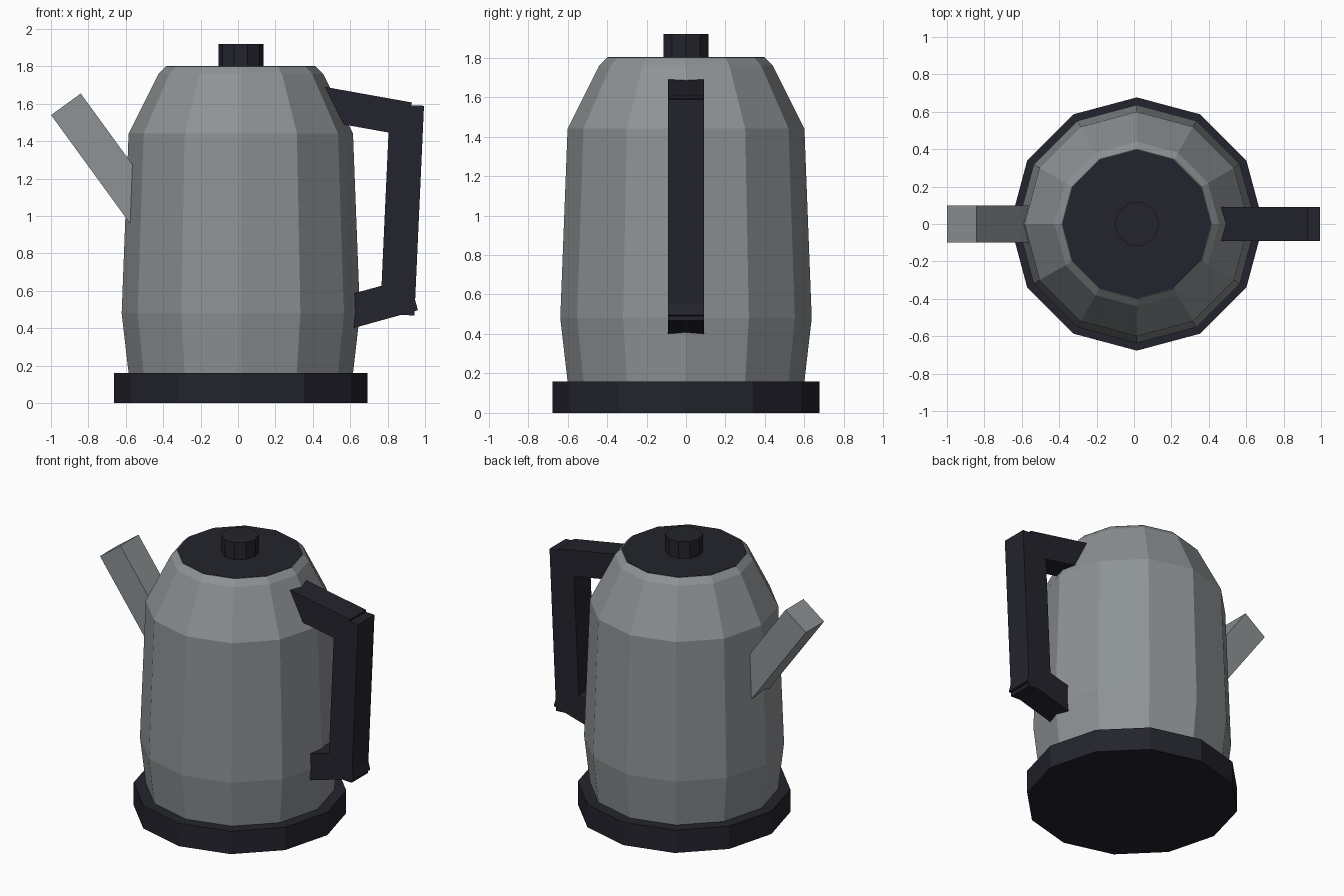
import bpy
import bmesh
from math import cos, sin, pi, atan2
from mathutils import Vector, Matrix

if "Cube" in bpy.data.objects:
    bpy.data.objects.remove(bpy.data.objects["Cube"])

CX = 0.015  # axis of the pot


def material(name, rgb):
    m = bpy.data.materials.new(name)
    m.use_nodes = True
    m.diffuse_color = (*rgb, 1)
    m.node_tree.nodes["Principled BSDF"].inputs["Base Color"].default_value = (*rgb, 1)
    return m


steel = material("brushed steel", (0.27, 0.29, 0.30))
plastic = material("dark plastic", (0.017, 0.017, 0.026))


def finish(name, bm, mat):
    bmesh.ops.recalc_face_normals(bm, faces=bm.faces)
    mesh = bpy.data.meshes.new(name)
    bm.to_mesh(mesh)
    bm.free()
    mesh.materials.append(mat)
    obj = bpy.data.objects.new(name, mesh)
    bpy.context.collection.objects.link(obj)
    return obj


def turned(name, profile, sides, mat):
    """Faceted solid from (radius, height) pairs, capped at both ends."""
    bm = bmesh.new()
    rings = [[bm.verts.new((CX + r * cos(2 * pi * i / sides), r * sin(2 * pi * i / sides), z))
              for i in range(sides)] for r, z in profile]
    for low, high in zip(rings, rings[1:]):
        for i in range(sides):
            j = (i + 1) % sides
            bm.faces.new((low[i], low[j], high[j], high[i]))
    bm.faces.new(rings[0])
    bm.faces.new(rings[-1])
    return finish(name, bm, mat)


def bar(name, start, end, thick, depth, mat):
    """Square-ended bar between two (x, z) points."""
    a, b = Vector((start[0], 0, start[1])), Vector((end[0], 0, end[1]))
    d = b - a
    bm = bmesh.new()
    place = (Matrix.Translation((a + b) / 2) @ Matrix.Rotation(-atan2(d.z, d.x), 4, "Y")
             @ Matrix.Diagonal((d.length, depth, thick, 1)))
    bmesh.ops.create_cube(bm, size=1, matrix=place)
    return finish(name, bm, mat)


# Pot
turned("base", [(0.677, 0), (0.677, 0.16)], 12, plastic)
turned("body", [(0.60, 0.15), (0.60, 0.16), (0.637, 0.48), (0.60, 1.44), (0.44, 1.76), (0.40, 1.80)],
       12, steel)
turned("lid", [(0.398, 1.78), (0.398, 1.802)], 12, plastic)
turned("lid_knob", [(0.12, 1.80), (0.12, 1.92)], 10, plastic)

# Spout
bar("spout", (-0.92, 1.597), (-0.50, 1.02), 0.196, 0.2, steel)

# Handle
bar("handle_top", (0.40, 1.61), (0.914, 1.518), 0.18, 0.18, plastic)
bar("handle_grip", (0.903, 1.593), (0.852, 0.472), 0.183, 0.18, plastic)
bar("handle_bottom", (0.55, 0.474), (0.938, 0.582), 0.178, 0.18, plastic)
